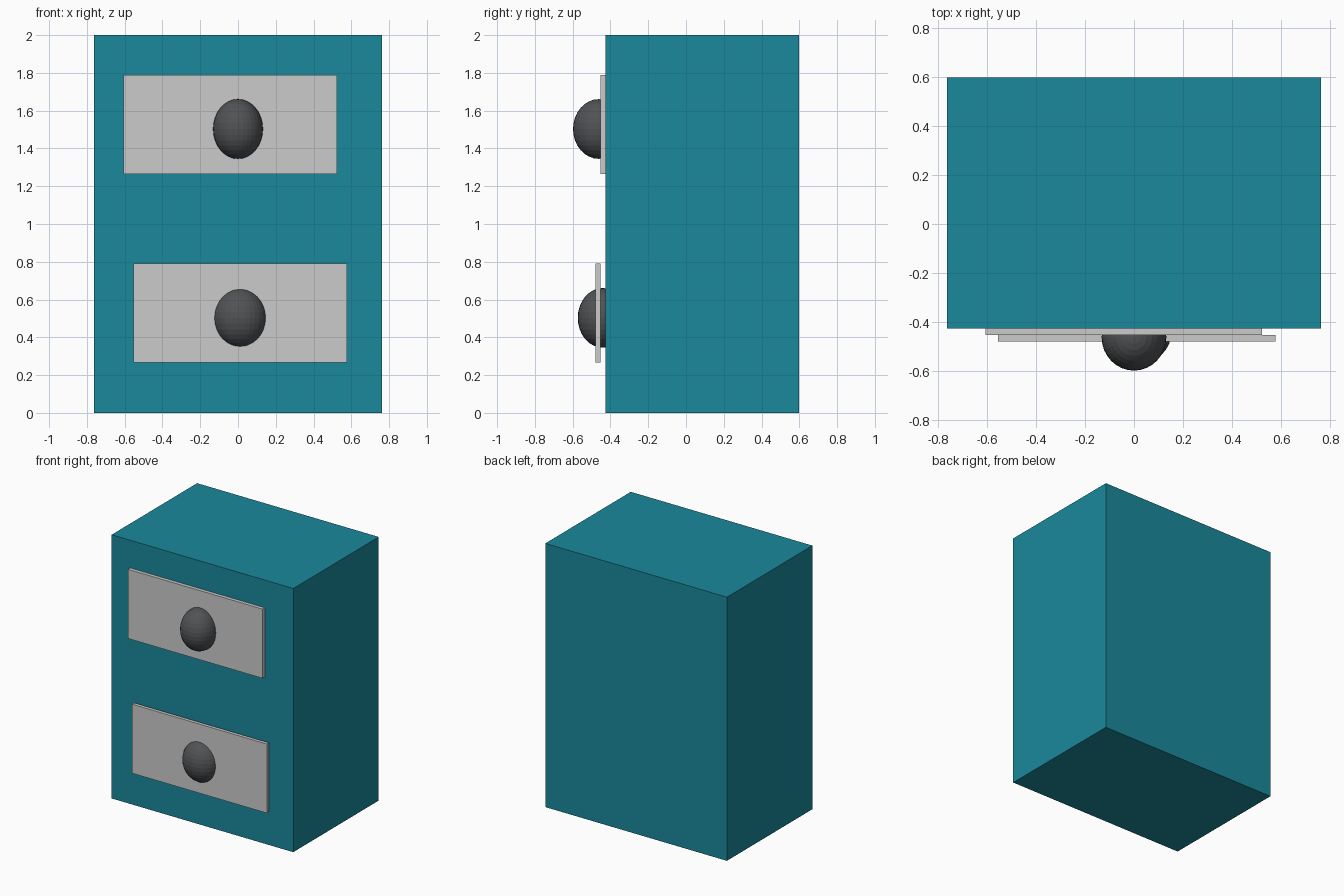
import bpy

if "Cube" in bpy.data.objects:
    bpy.data.objects.remove(bpy.data.objects["Cube"])


def material(name, color):
    m = bpy.data.materials.new(name)
    m.diffuse_color = color
    m.use_nodes = True
    m.node_tree.nodes["Principled BSDF"].inputs["Base Color"].default_value = m.diffuse_color
    return m


def box(name, x, y, z, mat=None):
    """Box from (min, max) ranges on each axis."""
    bpy.ops.mesh.primitive_cube_add(size=1, location=[sum(r) / 2 for r in (x, y, z)])
    ob = bpy.context.object
    ob.name = name
    ob.scale = [r[1] - r[0] for r in (x, y, z)]
    bpy.ops.object.transform_apply(location=False, rotation=False, scale=True)
    if mat:
        ob.data.materials.append(mat)
    return ob


def knob(name, center, radii, mat):
    bpy.ops.mesh.primitive_uv_sphere_add(segments=32, ring_count=16, radius=1, location=center)
    ob = bpy.context.object
    ob.name = name
    ob.scale = radii
    bpy.ops.object.transform_apply(location=False, rotation=False, scale=True)
    ob.data.materials.append(mat)
    return ob


teal = material("teal_paint", (0.01, 0.25, 0.33, 1))
dark = material("dark_knob", (0.08, 0.085, 0.09, 1))

# Cabinet body
box("cabinet_body", (-0.762, 0.762), (-0.426, 0.598), (0, 2), teal)

# Drawer fronts: the lower one stands slightly proud of the body
box("upper_drawer_front", (-0.606, 0.523), (-0.453, -0.426), (1.265, 1.79))
box("lower_drawer_front", (-0.554, 0.577), (-0.479, -0.453), (0.267, 0.791))

# Egg-shaped knobs
knob("upper_knob", (0, -0.462, 1.503), (0.132, 0.136, 0.158), dark)
knob("lower_knob", (0.011, -0.441, 0.503), (0.142, 0.132, 0.158), dark)
